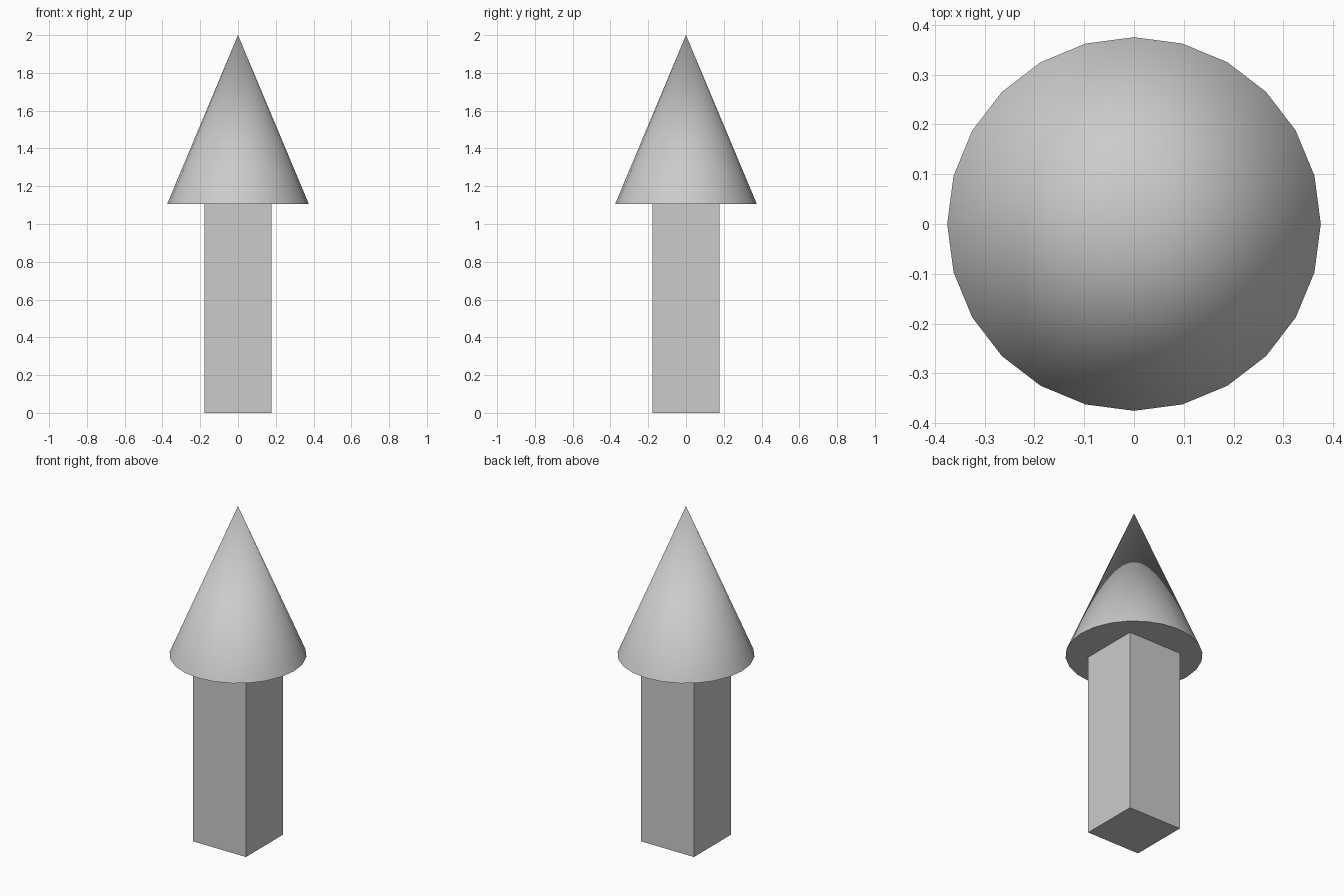
import bpy
import math

if "Cube" in bpy.data.objects:
    bpy.data.objects.remove(bpy.data.objects["Cube"])

JOINT_Z = 1.106      # where the shaft meets the head
TOP_Z = 2.0
SHAFT_WIDTH = 0.355
HEAD_RADIUS = 0.375

# Square shaft
bpy.ops.mesh.primitive_cube_add(size=1, location=(0, 0, JOINT_Z / 2))
shaft = bpy.context.object
shaft.name = "shaft"
shaft.scale = (SHAFT_WIDTH, SHAFT_WIDTH, JOINT_Z)
bpy.ops.object.transform_apply(location=False, rotation=False, scale=True)

# Conical head, smooth sides with a sharp rim
bpy.ops.mesh.primitive_cone_add(
    vertices=24, radius1=HEAD_RADIUS, radius2=0, depth=TOP_Z - JOINT_Z,
    location=(0, 0, (JOINT_Z + TOP_Z) / 2))
head = bpy.context.object
head.name = "pointed_head"
bpy.ops.object.shade_smooth_by_angle(angle=math.radians(30))
